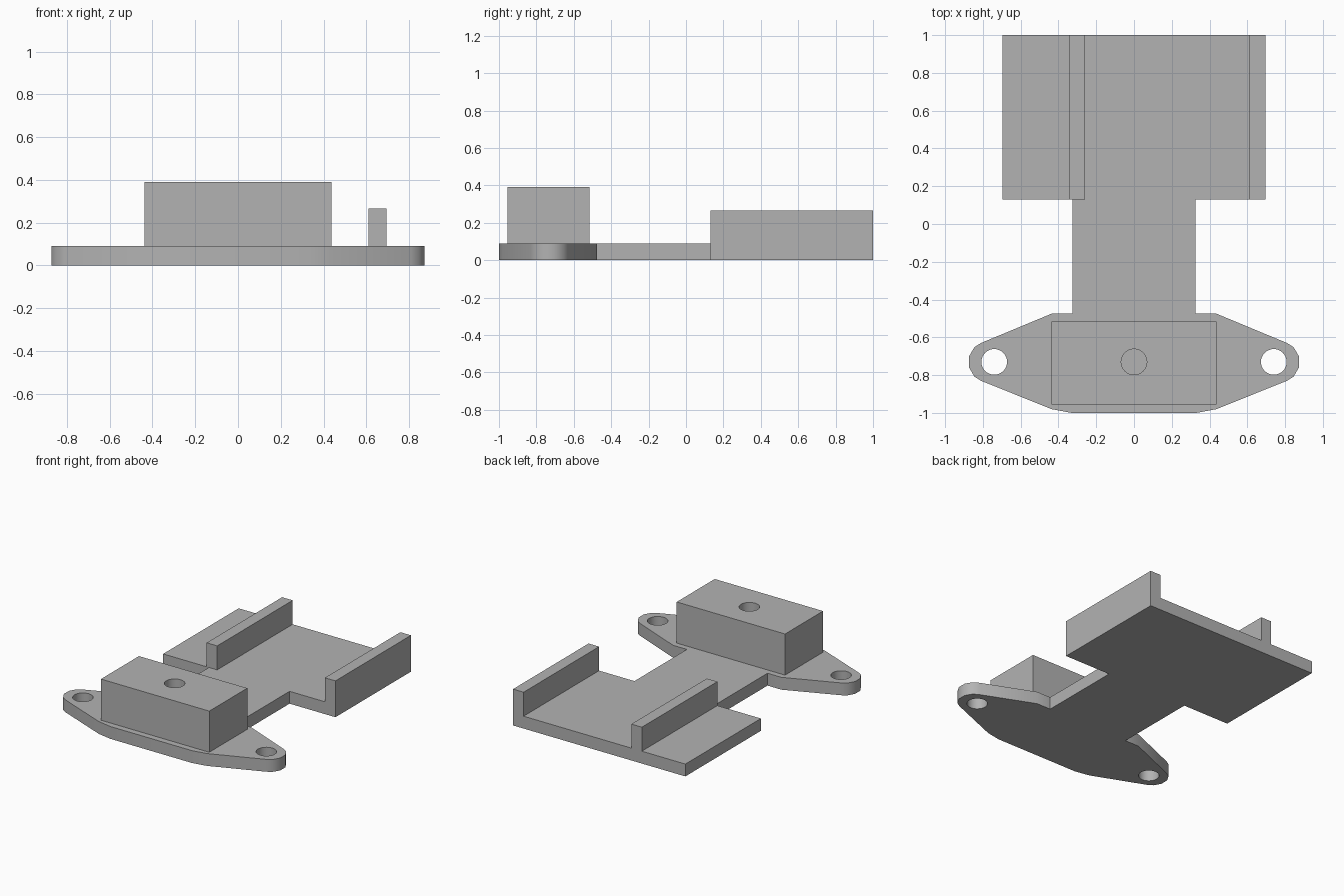
import bpy
import bmesh
import math

if "Cube" in bpy.data.objects:
    bpy.data.objects.remove(bpy.data.objects["Cube"], do_unlink=True)

grey = bpy.data.materials.new("plain grey")
grey.use_nodes = True
colour = (0.45, 0.45, 0.45, 1)
grey.diffuse_color = colour
grey.node_tree.nodes["Principled BSDF"].inputs["Base Color"].default_value = colour

BASE = 0.09        # plate thickness
HOLE_Y = -0.73     # line of the three holes
HOLE_R = 0.068


def prism(name, outline, z0, z1):
    """Extrude a closed outline from z0 up to z1."""
    bm = bmesh.new()
    face = bm.faces.new([bm.verts.new((x, y, z0)) for x, y in outline])
    top = bmesh.ops.extrude_face_region(bm, geom=[face])["geom"]
    verts = [v for v in top if isinstance(v, bmesh.types.BMVert)]
    bmesh.ops.translate(bm, vec=(0, 0, z1 - z0), verts=verts)
    bmesh.ops.recalc_face_normals(bm, faces=bm.faces)
    mesh = bpy.data.meshes.new(name)
    bm.to_mesh(mesh)
    bm.free()
    mesh.materials.append(grey)
    obj = bpy.data.objects.new(name, mesh)
    bpy.context.collection.objects.link(obj)
    return obj


def box(name, x0, x1, y0, y1, z0, z1):
    return prism(name, [(x0, y0), (x1, y0), (x1, y1), (x0, y1)], z0, z1)


def drill(obj, x, y):
    """Cut a round vertical hole right through an object."""
    ring = [(x + HOLE_R * math.cos(a), y + HOLE_R * math.sin(a))
            for a in (math.tau * i / 32 for i in range(32))]
    cutter = prism("hole_cutter", ring, -1, 1)
    cutter.hide_render = True
    mod = obj.modifiers.new("hole", 'BOOLEAN')
    mod.operation = 'DIFFERENCE'
    mod.solver = 'EXACT'
    mod.object = cutter
    bpy.context.view_layer.objects.active = obj
    bpy.ops.object.modifier_apply(modifier=mod.name)
    bpy.data.objects.remove(cutter, do_unlink=True)


# Base plate: rear tray floor, neck and eared front flange in one outline
half = [(0.695, 1), (0.695, 0.13), (0.325, 0.13), (0.325, -0.475),
        (0.437, -0.475), (0.81, -0.63), (0.845, -0.652), (0.873, -0.70),
        (0.873, -0.76), (0.845, -0.808), (0.81, -0.83), (0.437, -0.98),
        (0.33, -1)]
plate = prism("base_plate", half + [(-x, y) for x, y in reversed(half)], 0, BASE)
for side in (1, -1):
    drill(plate, side * 0.74, HOLE_Y)

# Front block with a blind hole that ends on the plate
block = box("front_block", -0.437, 0.437, -0.955, -0.517, BASE, 0.39)
drill(block, 0, HOLE_Y)

# Two guide rails on the tray
rails = [box("left_rail", 0.61, 0.695, 0.13, 1, BASE, 0.265),
         box("right_rail", -0.344, -0.259, 0.13, 1, BASE, 0.265)]

# Smooth the hole walls and rounded ears, keep the edges sharp
bpy.ops.object.select_all(action='DESELECT')
for obj in [plate, block]:
    obj.select_set(True)
bpy.context.view_layer.objects.active = plate
bpy.ops.object.shade_smooth_by_angle(angle=math.radians(35))
